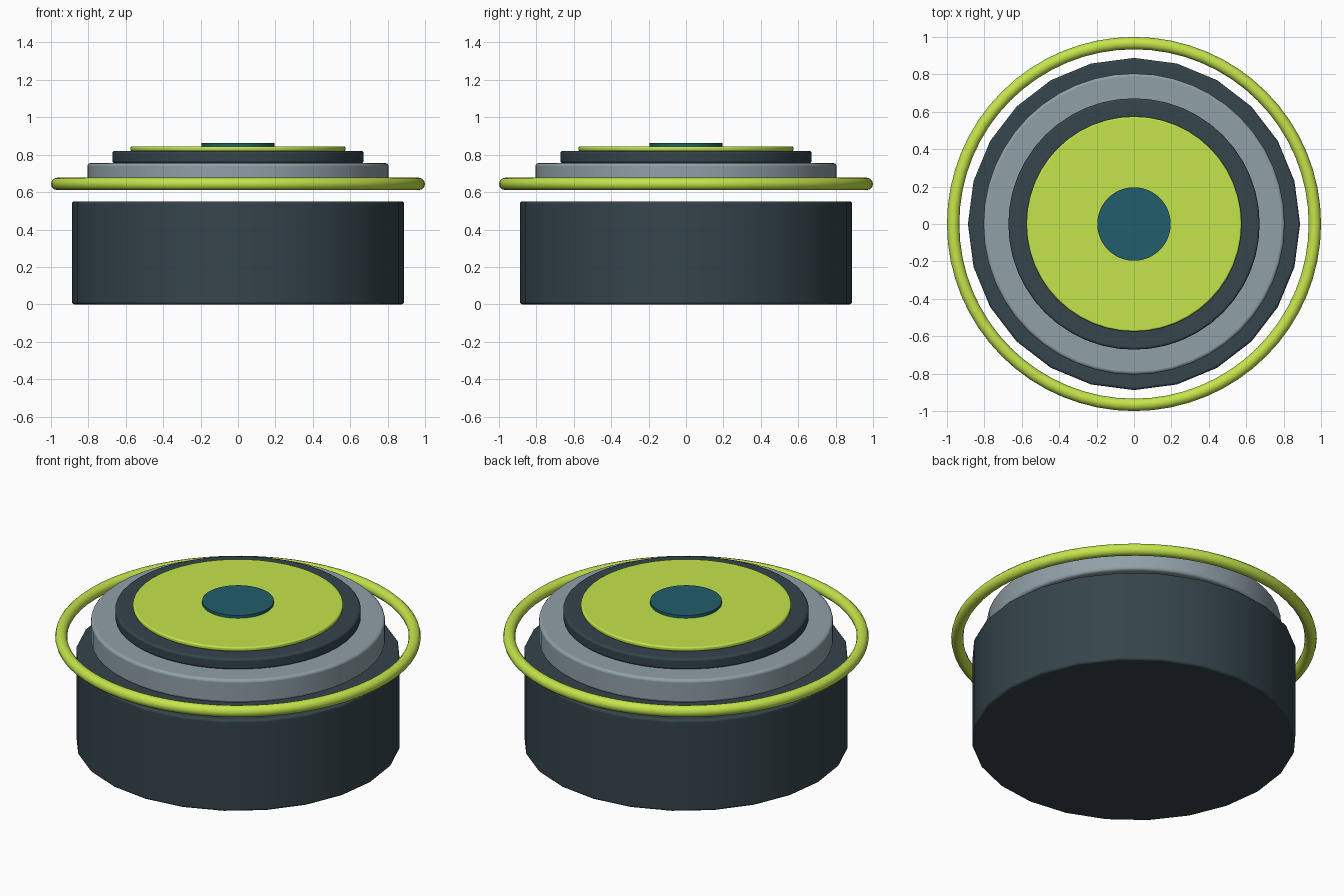
import bpy
from math import radians

default = bpy.data.objects.get("Cube")
if default:
    bpy.data.objects.remove(default, do_unlink=True)


def make_material(name, colour):
    mat = bpy.data.materials.new(name)
    mat.use_nodes = True
    mat.diffuse_color = (*colour, 1)
    mat.node_tree.nodes["Principled BSDF"].inputs["Base Color"].default_value = (*colour, 1)
    return mat


slate = make_material("dark slate", (0.035, 0.058, 0.07))
grey = make_material("cool grey", (0.28, 0.35, 0.39))
lime = make_material("lime green", (0.55, 0.78, 0.07))
teal = make_material("deep teal", (0.016, 0.11, 0.145))


def finish(name, mat):
    obj = bpy.context.object
    obj.name = name
    obj.data.materials.append(mat)
    bpy.ops.object.shade_smooth_by_angle(angle=radians(40))
    return obj


def disc(name, radius, bottom, top, bevel, sides, mat):
    """Upright cylinder with softened rims."""
    bpy.ops.mesh.primitive_cylinder_add(vertices=sides, radius=radius, depth=top - bottom,
                                        location=(0, 0, (top + bottom) / 2))
    obj = finish(name, mat)
    if bevel:
        mod = obj.modifiers.new("soft rim", "BEVEL")
        mod.width = bevel
        mod.segments = 3
        mod.limit_method = "ANGLE"
        mod.angle_limit = radians(40)
    return obj


# Body and the stack of stepped discs above it
disc("base_drum", 0.888, 0.0, 0.55, 0.012, 24, slate)
disc("upper_drum", 0.805, 0.615, 0.755, 0.015, 48, grey)
disc("top_plate", 0.672, 0.755, 0.82, 0.012, 48, slate)
disc("top_inlay", 0.575, 0.82, 0.845, 0.008, 48, lime)
disc("centre_button", 0.196, 0.845, 0.862, 0, 48, teal)

# Floating ring around the gap
bpy.ops.mesh.primitive_torus_add(major_radius=0.967, minor_radius=0.033, major_segments=64,
                                 minor_segments=12, location=(0, 0, 0.644))
finish("outer_ring", lime)
